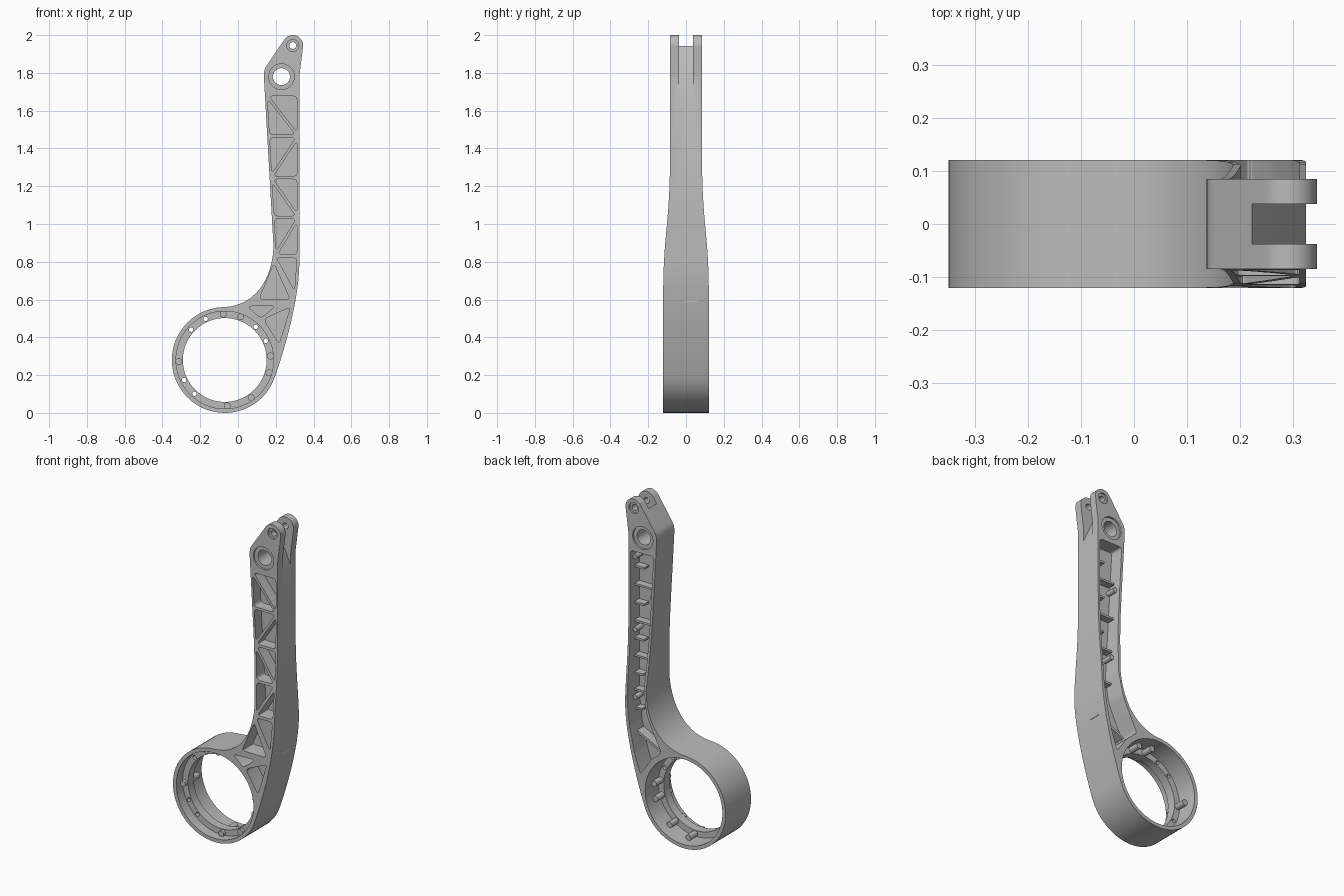
import bpy, bmesh, math
from mathutils import Vector

cube = bpy.data.objects.get("Cube")
if cube:
    bpy.data.objects.remove(cube)

grey = bpy.data.materials.new("satin_grey")
grey.use_nodes = True
grey.diffuse_color = (0.5, 0.5, 0.5, 1)
grey.node_tree.nodes["Principled BSDF"].inputs["Base Color"].default_value = grey.diffuse_color

RING = Vector((-0.07, 0.28))
RING_R, WALL_R, BORE_R = 0.28, 0.258, 0.222
EYE, PIVOT = Vector((0.29, 1.945)), Vector((0.23, 1.78))


def arc(c, r, a0, a1, n):
    angles = [math.radians(a0 + (a1 - a0) * i / n) for i in range(n + 1)]
    return [c + r * Vector((math.cos(a), math.sin(a))) for a in angles]


def circle(c, r, n=24):
    return arc(c, r, 0, 360, n)[:-1]


def bezier(p, n=14):
    a, b, c, d = [Vector(q) for q in p]
    ts = [i / n for i in range(n + 1)]
    return [a*(1-t)**3 + b*3*t*(1-t)**2 + c*3*t*t*(1-t) + d*t**3 for t in ts]


def prism(name, pts, lo, hi, axis="Y"):
    """Extrude a profile: (x, z) along Y, or (y, z) along X."""
    bm = bmesh.new()
    place = (lambda p: (p[0], lo, p[1])) if axis == "Y" else (lambda p: (lo, p[0], p[1]))
    face = bm.faces.new([bm.verts.new(place(p)) for p in pts])
    ext = bmesh.ops.extrude_face_region(bm, geom=[face])
    moved = [v for v in ext["geom"] if isinstance(v, bmesh.types.BMVert)]
    shift = Vector((0, hi - lo, 0)) if axis == "Y" else Vector((hi - lo, 0, 0))
    bmesh.ops.translate(bm, verts=moved, vec=shift)
    bmesh.ops.recalc_face_normals(bm, faces=bm.faces)
    mesh = bpy.data.meshes.new(name)
    bm.to_mesh(mesh)
    bm.free()
    mesh.materials.append(grey)
    obj = bpy.data.objects.new(name, mesh)
    bpy.context.collection.objects.link(obj)
    return obj


def activate(obj):
    bpy.ops.object.select_all(action="DESELECT")
    obj.select_set(True)
    bpy.context.view_layer.objects.active = obj


def combine(obj, tool, operation="DIFFERENCE"):
    activate(obj)
    mod = obj.modifiers.new("cut", "BOOLEAN")
    mod.object, mod.operation, mod.solver = tool, operation, "EXACT"
    bpy.ops.object.modifier_apply(modifier=mod.name)
    bpy.data.objects.remove(tool)


def inset_triangle(tri, gap):
    """Shrink a triangle evenly towards its incentre."""
    a, b, c = [Vector(p) for p in tri]
    la, lb, lc = (b - c).length, (c - a).length, (a - b).length
    centre = (a * la + b * lb + c * lc) / (la + lb + lc)
    area = abs((b - a).x * (c - a).y - (b - a).y * (c - a).x) / 2
    k = 1 - gap * (la + lb + lc) / (2 * area)
    return [centre + (p - centre) * k for p in (a, b, c)]


def rounded(pts, size, n=4):
    """Round every corner of a polygon."""
    pts, out = [Vector(p) for p in pts], []
    for i, p in enumerate(pts):
        q, r = pts[i - 1] - p, pts[(i + 1) % len(pts)] - p
        s = p + q.normalized() * min(size, q.length * 0.4)
        e = p + r.normalized() * min(size, r.length * 0.4)
        out += [s*(1-t)**2 + p*2*t*(1-t) + e*t*t for t in [j / n for j in range(n + 1)]]
    return out


def left_edge(z):
    return 0.137 + (1.78 - z) * 0.0567


# Arm and ring silhouette
outline = arc(RING, RING_R, 90, 340, 56)
outline += bezier([outline[-1], (0.243, 0.324), (0.325, 0.6), (0.325, 0.8)])[1:]
outline += [Vector((0.325, 1.785))] + arc(EYE, 0.055, -8, 146, 16)
outline += bezier([(0.153, 1.84), (0.142, 1.825), (0.137, 1.81), (0.137, 1.78)], 5)
outline += bezier([(left_edge(0.88), 0.88), (0.18, 0.69), (0.08, 0.57), RING + Vector((0, RING_R))])[:-1]
body = prism("arm_body", outline, -0.2, 0.2)

# Depth tapering from ring to arm
half = [(0.121, -0.1), (0.121, 0.62)]
half += [tuple(p) for p in bezier([(0.121, 0.64), (0.12, 0.95), (0.085, 1.0), (0.085, 1.35)], 10)]
half += [(0.085, 2.1)]
profile = half + [(-y, z) for y, z in reversed(half)]
combine(body, prism("taper", profile, -1, 1, "X"), "INTERSECT")

# Ring bore, leaving an inner flange
for r, lo, hi in ((BORE_R, -0.3, 0.3), (WALL_R, -0.3, -0.06), (WALL_R, -0.005, 0.3)):
    combine(body, prism("bore", circle(RING, r, 72), lo, hi))

# Screw holes in the flange
for a in (138, 115, 47, 25, -132, -154):
    spot = arc(RING, 0.24, a, a, 1)[0]
    combine(body, prism("screw_hole", circle(spot, 0.012, 12), -0.3, 0.3))

# Pivot and eye holes with counterbores, fork slot
for c, r, big in ((PIVOT, 0.045, 0.068), (EYE, 0.018, 0.032)):
    combine(body, prism("hole", circle(c, r, 32), -0.3, 0.3))
    for s in (-1, 1):
        lo, hi = sorted((s * 0.074, s * 0.3))
        combine(body, prism("counterbore", circle(c, big, 32), lo, hi))
slot = [(0.15, 2.102), (0.348, 1.67), (0.5, 1.67), (0.5, 2.2), (0.15, 2.2)]
combine(body, prism("slot", slot, -0.038, 0.038))

# Front truss pockets: alternating diagonals, then the junction triangles
levels = [1.685, 1.465, 1.245, 1.035, 0.83]
triangles = []
for i, (top, low) in enumerate(zip(levels, levels[1:])):
    tl, tr = (left_edge(top) + 0.005, top), (0.32, top)
    bl, br = (left_edge(low) + 0.005, low), (0.32, low)
    triangles += [(tl, tr, bl), (tr, br, bl)] if i % 2 else [(tl, tr, br), (tl, br, bl)]
triangles += [((0.19, 0.83), (0.32, 0.83), (0.305, 0.62)),
              ((0.19, 0.81), (0.288, 0.592), (0.1, 0.595)),
              ((0.03, 0.572), (0.22, 0.575), (0.12, 0.49)),
              ((0.125, 0.5), (0.29, 0.575), (0.22, 0.345))]
for tri in triangles:
    shape = rounded(inset_triangle(tri, 0.008), 0.022)
    combine(body, prism("truss_pocket", shape, -0.3, -0.02))

# Open back pocket
back = [(0.158, 1.685), (0.312, 1.685), (0.312, 0.8), (0.295, 0.65), (0.26, 0.49), (0.22, 0.37),
        (0.15, 0.475), (0.08, 0.535), (0.13, 0.63), (0.18, 0.74), (0.203, 0.88)]
combine(body, prism("back_pocket", rounded(back, 0.02), 0, 0.3))
parts = [body]

# Cross ribs in the back pocket
for i, z in enumerate((1.575, 1.465, 1.355, 1.245, 1.14, 1.035, 0.93, 0.83, 0.72)):
    x0, x1 = max(left_edge(z), 0.17) + 0.008, 0.318
    if i % 2 == 0:
        x0 = (x0 + x1) / 2
    box = [(x0, z - 0.006), (x1, z - 0.006), (x1, z + 0.006), (x0, z + 0.006)]
    parts.append(prism("back_rib", box, -0.01, 0.045))
parts.append(prism("junction_rib", [(0.12, 0.515), (0.13, 0.505), (0.305, 0.59), (0.3, 0.605)], -0.01, 0.06))

# Screw bosses in the back pocket
for i, z in enumerate((1.64, 1.42, 1.2, 0.99, 0.79)):
    x = left_edge(z) + 0.026 if i % 2 else 0.3
    parts.append(prism("back_boss", circle(Vector((x, z)), 0.015, 14), -0.01, 0.06))

# Bosses around the ring flange
for a in (92, 70, 182, -16, -87, 5, -55):
    spot = arc(RING, 0.243, a, a, 1)[0]
    parts.append(prism("ring_boss", circle(spot, 0.018, 14), -0.08, 0.06))

for obj in parts:
    activate(obj)
    bpy.ops.object.shade_smooth_by_angle(angle=math.radians(25))
